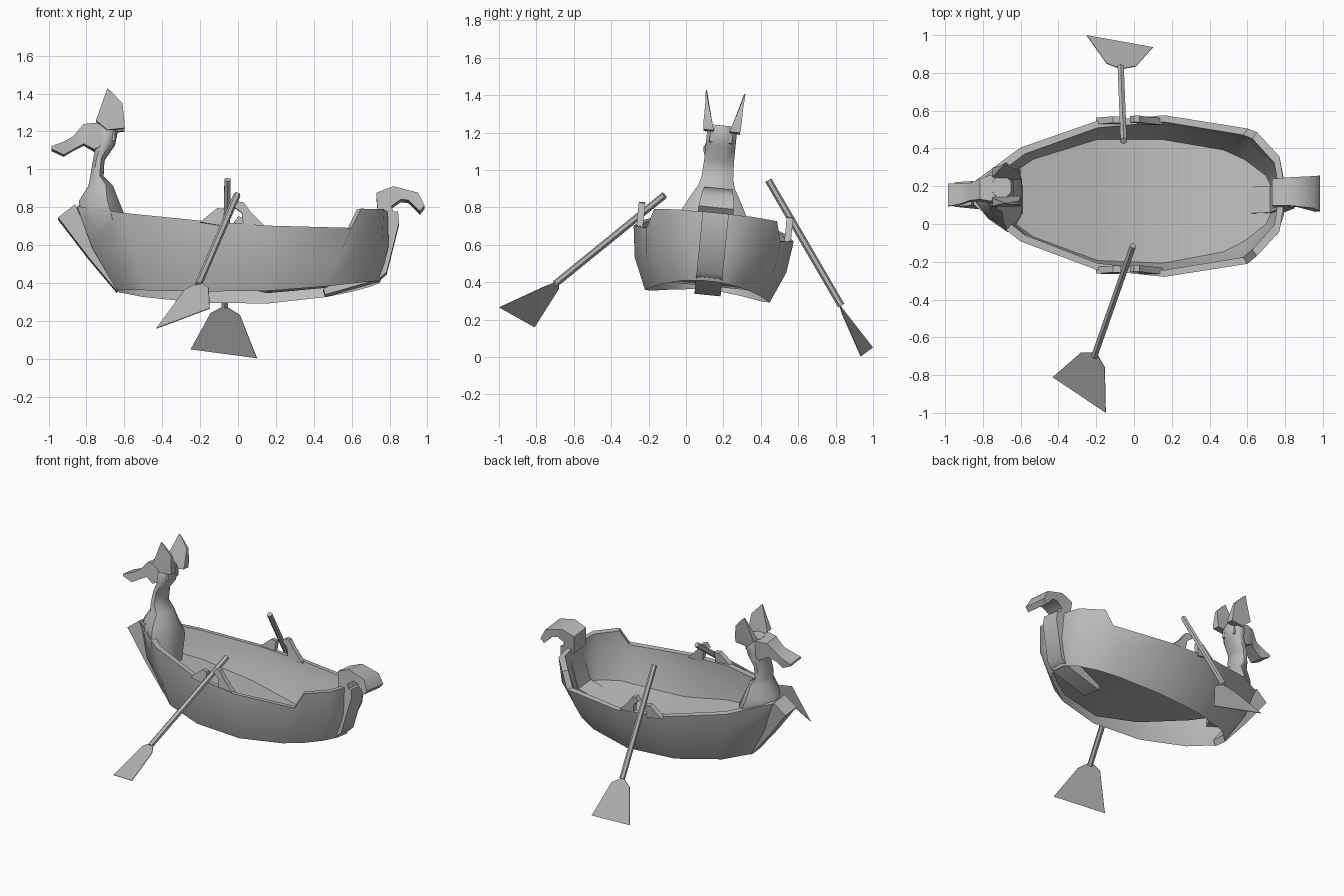
import bpy
import bmesh
import math
from mathutils import Vector, Matrix

default_cube = bpy.data.objects.get("Cube")
if default_cube:
    bpy.data.objects.remove(default_cube, do_unlink=True)

# One plain grey for the whole model
grey = bpy.data.materials.new("plain_grey")
grey.use_nodes = True
colour = (0.5, 0.5, 0.5, 1)
grey.diffuse_color = colour
grey.node_tree.nodes["Principled BSDF"].inputs["Base Color"].default_value = colour

# The boat is built upright around y = 0, then rolled slightly to its left side
ROLL = (Matrix.Translation((0, 0.137, 0.55)) @ Matrix.Rotation(-0.1, 4, 'X')
        @ Matrix.Translation((0, 0, -0.55)))


def finish(name, bm, matrix=None, angle=40):
    """Turn a bmesh into a named, shaded object."""
    if matrix is not None:
        bm.transform(matrix)
    bmesh.ops.recalc_face_normals(bm, faces=bm.faces)
    mesh = bpy.data.meshes.new(name)
    bm.to_mesh(mesh)
    bm.free()
    obj = bpy.data.objects.new(name, mesh)
    bpy.context.collection.objects.link(obj)
    mesh.materials.append(grey)
    bpy.ops.object.select_all(action='DESELECT')
    obj.select_set(True)
    bpy.context.view_layer.objects.active = obj
    bpy.ops.object.shade_smooth_by_angle(angle=math.radians(angle))
    return obj


def bridge(bm, rings):
    """Join closed rings of points into a skin and return the vertex rings."""
    loops = [[bm.verts.new(p) for p in ring] for ring in rings]
    for low, high in zip(loops, loops[1:]):
        count = len(low)
        for i in range(count):
            j = (i + 1) % count
            bm.faces.new((low[i], low[j], high[j], high[i]))
    return loops


def loft(name, rings, matrix=ROLL, angle=40):
    bm = bmesh.new()
    loops = bridge(bm, rings)
    bm.faces.new(loops[0])
    bm.faces.new(loops[-1])
    return finish(name, bm, matrix, angle)


def box_ring(a, b, half_width, y=0.0):
    """Rectangular section between two (x, z) points, spread across y."""
    return [(a[0], y - half_width, a[1]), (a[0], y + half_width, a[1]),
            (b[0], y + half_width, b[1]), (b[0], y - half_width, b[1])]


def slab(name, profile, y_low, y_high):
    """Extrude an (x, z) outline across y."""
    return loft(name, [[(x, y, z) for x, z in profile] for y in (y_low, y_high)])


# Hull stations: rim x, rim half width, rim z, foot x, foot half width
stations = [
    (-0.85, 0.06, 0.80, -0.64, 0.05),
    (-0.60, 0.25, 0.745, -0.50, 0.18),
    (-0.20, 0.395, 0.69, -0.20, 0.30),
    (0.16, 0.43, 0.66, 0.16, 0.335),
    (0.60, 0.36, 0.655, 0.47, 0.28),
    (0.65, 0.33, 0.76, 0.60, 0.22),
    (0.77, 0.20, 0.77, 0.70, 0.14),
    (0.79, 0.08, 0.77, 0.75, 0.05),
]


def hull_ring(base_level, inset, bow_rise=0.0):
    """Outline of the hull: level is 0 at the foot and 1 at the rim."""
    side = []
    for rim_x, rim_w, rim_z, foot_x, foot_w in stations:
        level = base_level + bow_rise * max(0, 0.16 - foot_x)
        bulge = 0.1 * level * (1 - level)
        x = foot_x + (rim_x - foot_x) * level
        w = foot_w + (rim_w - foot_w) * level + bulge
        x += math.copysign(bulge, x) if abs(rim_x) > 0.7 else 0
        foot_z = 0.32 + foot_x ** 2 * (0.15 if foot_x > 0 else 0.09)
        side.append((x * (1 - inset), max(w - inset, 0.02),
                     foot_z + (rim_z - foot_z) * level))
    return ([(x, -w, z) for x, w, z in side]
            + [(x, w, z) for x, w, z in reversed(side)])


# Hull shell with its floor rising towards the bow
bm = bmesh.new()
loops = bridge(bm, [hull_ring(0, 0), hull_ring(0.5, 0), hull_ring(1, 0),
                    hull_ring(1, 0.035), hull_ring(0.7, 0.035),
                    hull_ring(0.16, 0.035, 0.55)])
floor = loops[-1]
for i in range(len(stations) - 1):
    bm.faces.new((floor[i], floor[i + 1], floor[-2 - i], floor[-1 - i]))
finish("hull", bm, ROLL, 50)

# Bow plate and stern post
loft("bow_plate", [box_ring((-0.95, 0.74), (-0.86, 0.81), 0.065),
                   box_ring((-0.79, 0.53), (-0.75, 0.57), 0.06),
                   box_ring((-0.64, 0.35), (-0.62, 0.39), 0.05)])
loft("stern_post", [box_ring(outer, inner, 0.07) for outer, inner in [
    ((0.845, 0.77), (0.77, 0.77)), ((0.85, 0.71), (0.77, 0.68)),
    ((0.785, 0.45), (0.72, 0.48)), ((0.74, 0.41), (0.65, 0.46)),
    ((0.46, 0.33), (0.45, 0.36))]])

# Curled tail
loft("tail", [box_ring(outer, inner, w) for outer, inner, w in [
    ((0.74, 0.74), (0.83, 0.74), 0.07), ((0.73, 0.87), (0.81, 0.80), 0.07),
    ((0.82, 0.905), (0.86, 0.835), 0.075), ((0.95, 0.87), (0.90, 0.83), 0.085),
    ((0.985, 0.80), (0.96, 0.77), 0.095)]], angle=50)

# Shoulders and neck: sections of centre x, z, depth, half width, widening to the rear
neck = []
for x, z, depth, width, flare in [
        (-0.65, 0.52, 0.06, 0.11, 0.5), (-0.72, 0.74, 0.125, 0.155, 0.6),
        (-0.735, 0.83, 0.105, 0.125, 0.4), (-0.725, 0.91, 0.065, 0.095, 0.1),
        (-0.745, 0.96, 0.035, 0.085, 0), (-0.735, 1.05, 0.03, 0.08, 0),
        (-0.70, 1.13, 0.05, 0.08, 0), (-0.695, 1.20, 0.06, 0.08, 0),
        (-0.70, 1.24, 0.05, 0.06, 0)]:
    turn = [math.tau * (i + 0.5) / 8 for i in range(8)]
    neck.append([(x + 1.08 * depth * math.cos(a),
                  1.08 * width * math.sin(a) * (1 + flare * math.cos(a)) - 0.01, z)
                 for a in turn])
loft("neck", neck, angle=60)

# Head and muzzle
loft("head", [box_ring((x, top), (x, low), w, y) for x, top, low, w, y in [
    (-0.65, 1.22, 1.15, 0.06, -0.012), (-0.76, 1.24, 1.10, 0.07, -0.015),
    (-0.815, 1.235, 1.13, 0.055, -0.02), (-0.87, 1.17, 1.10, 0.045, -0.03),
    (-0.92, 1.14, 1.07, 0.055, -0.035), (-0.985, 1.115, 1.10, 0.06, -0.04)]])

# Ears
for label, side in (("right", -1), ("left", 1)):
    loft(label + "_ear", [
        box_ring((front, low), (back, high), w, side * y - 0.012)
        for front, low, back, high, w, y in [
            (-0.69, 1.20, -0.60, 1.21, 0.028, 0.07),
            (-0.75, 1.25, -0.60, 1.25, 0.024, 0.078),
            (-0.715, 1.35, -0.61, 1.34, 0.010, 0.092),
            (-0.69, 1.42, -0.67, 1.405, 0.003, 0.103)]])

# Oar rests on both rims
for label, side in (("right", -1), ("left", 1)):
    edges = sorted((side * 0.38, side * 0.415))
    slab(label + "_front_oar_rest", [(-0.20, 0.68), (-0.11, 0.755), (-0.07, 0.75),
                                     (-0.08, 0.66)], *edges)
    slab(label + "_rear_oar_rest", [(0.15, 0.65), (0.07, 0.73), (0.03, 0.785),
                                    (0.0, 0.79), (-0.02, 0.76), (0.02, 0.73),
                                    (0.03, 0.65)], *edges)


def oar(label, grip, throat, outline):
    """Six-sided shaft with a thin flat blade."""
    grip, throat = Vector(grip), Vector(throat)
    along = throat - grip
    bm = bmesh.new()
    place = (Matrix.Translation((grip + throat) / 2)
             @ along.to_track_quat('Z', 'Y').to_matrix().to_4x4())
    bmesh.ops.create_cone(bm, cap_ends=True, segments=6, radius1=0.019, radius2=0.019,
                          depth=along.length, matrix=place)
    finish(label + "_oar_shaft", bm)
    points = [Vector(p) for p in outline]
    normal = (points[1] - points[0]).cross(points[2] - points[0]).normalized()
    loft(label + "_oar_blade", [[p + normal * t for p in points]
                                for t in (-0.002, 0.002)], matrix=None)


oar("right", (-0.005, -0.115, 0.865), (-0.21, -0.70, 0.39),
    [(-0.43, -0.81, 0.16), (-0.15, -0.998, 0.265), (-0.155, -0.76, 0.375),
     (-0.20, -0.68, 0.405), (-0.28, -0.68, 0.365)])
oar("left", (-0.055, 0.44, 0.945), (-0.07, 0.83, 0.275),
    [(-0.25, 0.998, 0.05), (0.10, 0.935, 0.003), (0.01, 0.835, 0.23),
     (-0.07, 0.82, 0.28), (-0.145, 0.85, 0.24)])
